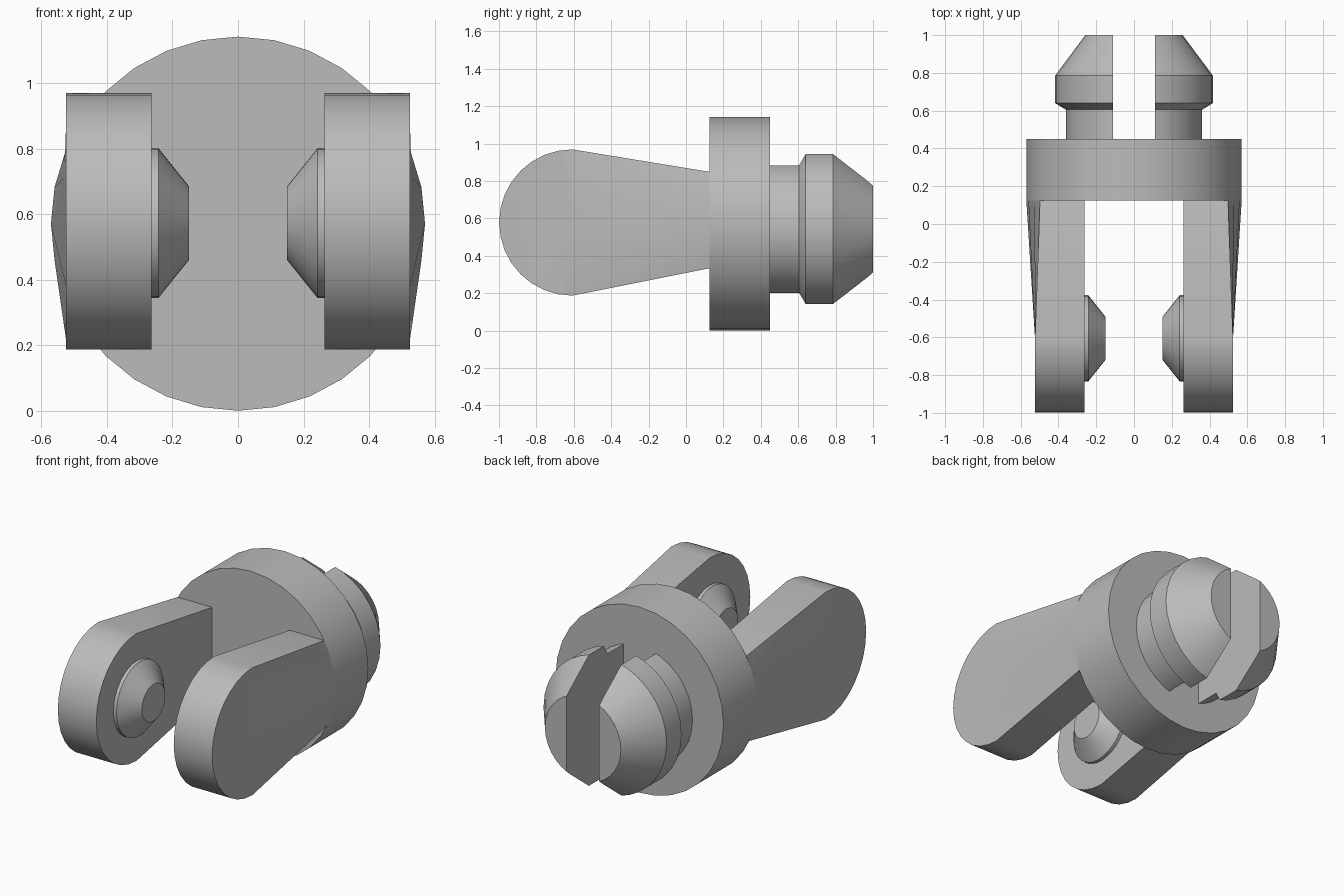
import bpy, bmesh, math
from mathutils import Matrix, Vector

cube = bpy.data.objects.get("Cube")
if cube:
    bpy.data.objects.remove(cube, do_unlink=True)

GREY = (0.5, 0.5, 0.5, 1)
mat = bpy.data.materials.new("plain grey")
mat.use_nodes = True
mat.diffuse_color = GREY
mat.node_tree.nodes["Principled BSDF"].inputs["Base Color"].default_value = GREY

DISC_Z, DISC_R = 0.571, 0.57
DISC_FRONT, DISC_BACK = 0.125, 0.45
HINGE_Y, HINGE_Z, HINGE_R = -0.608, 0.578, 0.391
ARM_IN, ARM_OUT = 0.263, 0.524


def finish(bm, name, side=1):
    """Mirror to the wanted side, smooth shallow edges, make the object."""
    bmesh.ops.transform(bm, matrix=Matrix.Diagonal((side, 1, 1, 1)), verts=bm.verts)
    bmesh.ops.recalc_face_normals(bm, faces=bm.faces)
    for f in bm.faces:
        f.smooth = True
    for e in bm.edges:
        e.smooth = e.calc_face_angle(0) < math.radians(30)
    mesh = bpy.data.meshes.new(name)
    bm.to_mesh(mesh)
    bm.free()
    mesh.materials.append(mat)
    bpy.context.collection.objects.link(bpy.data.objects.new(name, mesh))


def lathe(profile, place, segments=32):
    """Capped turned solid; place(distance, u, v) gives a point."""
    bm = bmesh.new()
    rings = []
    for d, r in profile:
        angles = [2 * math.pi * i / segments for i in range(segments)]
        rings.append([bm.verts.new(place(d, r * math.cos(a), r * math.sin(a))) for a in angles])
    for a, b in zip(rings, rings[1:]):
        for i in range(segments):
            j = (i + 1) % segments
            bm.faces.new((a[i], a[j], b[j], b[i]))
    bm.faces.new(rings[0])
    bm.faces.new(rings[-1])
    return bm


def arm(side, name):
    """Rounded arm whose outer face flares into the disc rim."""
    bm = bmesh.new()
    low, high = math.asin(-0.238 / DISC_R), math.asin(0.278 / DISC_R)
    step = math.pi / 16
    angles = [low] + [k * step for k in (-2, -1, 0, 1, 2)] + [high]
    root = [Vector((DISC_R * math.cos(a), DISC_FRONT, DISC_Z + DISC_R * math.sin(a)))
            for a in angles]
    line = []
    for p in root:
        t = (p.z - root[0].z) / (root[-1].z - root[0].z)
        line.append(Vector((ARM_OUT, HINGE_Y, HINGE_Z + HINGE_R * (2 * t - 1))))
    # Half circle from the top of the hinge line round to the bottom
    nose = []
    for i in range(1, 16):
        a = math.pi / 2 + math.pi * i / 16
        nose.append(Vector((ARM_OUT, HINGE_Y + HINGE_R * math.cos(a),
                            HINGE_Z + HINGE_R * math.sin(a))))
    new = bm.verts.new
    root_v, line_v, nose_v = [[new(p) for p in row] for row in (root, line, nose)]
    for i in range(len(root) - 1):
        bm.faces.new((line_v[i], root_v[i], root_v[i + 1], line_v[i + 1]))
    bm.faces.new(line_v + nose_v)
    # Inner flat face and the band joining it to the outer face
    outer = [root_v[-1], line_v[-1]] + nose_v + [line_v[0], root_v[0]]
    inner = [new((ARM_IN, v.co.y, v.co.z)) for v in outer]
    bm.faces.new(inner)
    for i in range(len(outer) - 1):
        bm.faces.new((outer[i], outer[i + 1], inner[i + 1], inner[i]))
    bm.faces.new(root_v + [inner[0], inner[-1]])
    finish(bm, name, side)


# Central disc
finish(lathe([(DISC_FRONT, DISC_R), (DISC_BACK, DISC_R)],
             lambda d, u, v: (u, d, DISC_Z + v)), "central_disc")

peg_profile = [(DISC_BACK, 0.36), (0.605, 0.36), (0.64, 0.418), (0.785, 0.418), (1.0, 0.258)]
stud_profile = [(ARM_IN, 0.228), (0.242, 0.228), (0.15, 0.113)]

for side, word in ((1, "left"), (-1, "right")):
    arm(side, word + "_arm")

    # Hinge stud on the inside of the arm
    stud = lathe(stud_profile, lambda d, u, v: (d, -0.605 + u, 0.573 + v))
    finish(stud, word + "_hinge_stud", side)

    # Half of the split snap peg, cut flat along the slot
    peg = lathe(peg_profile, lambda d, u, v: (u, d, 0.543 + v))
    cut = bmesh.ops.bisect_plane(peg, geom=peg.verts[:] + peg.edges[:] + peg.faces[:],
                                 plane_co=(0.11, 0, 0), plane_no=(1, 0, 0), clear_inner=True)
    bmesh.ops.holes_fill(peg, edges=[e for e in peg.edges if e.is_boundary], sides=0)
    finish(peg, word + "_snap_peg", side)
